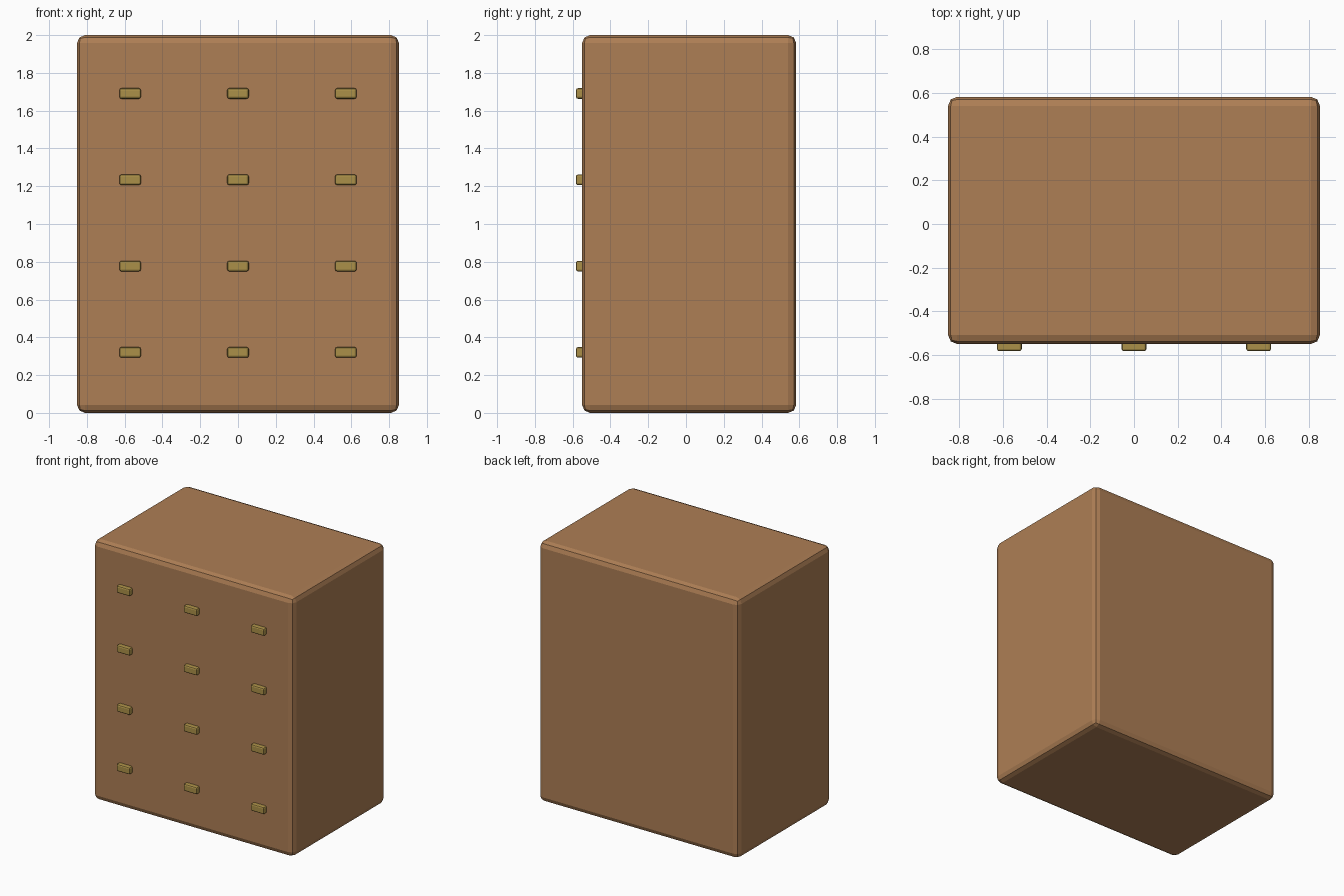
import bpy

if "Cube" in bpy.data.objects:
    bpy.data.objects.remove(bpy.data.objects["Cube"])


def material(name, color):
    m = bpy.data.materials.new(name)
    m.diffuse_color = (*color, 1)
    m.use_nodes = True
    m.node_tree.nodes["Principled BSDF"].inputs["Base Color"].default_value = m.diffuse_color
    return m


def block(name, lo, hi, bevel, segments, mat):
    """Bevelled box spanning the corners lo..hi."""
    centre = [(a + b) / 2 for a, b in zip(lo, hi)]
    bpy.ops.mesh.primitive_cube_add(size=1, location=centre)
    ob = bpy.context.object
    ob.name = name
    ob.scale = [b - a for a, b in zip(lo, hi)]
    bpy.ops.object.transform_apply(location=False, rotation=False, scale=True)
    mod = ob.modifiers.new("edge_rounding", 'BEVEL')
    mod.width = bevel
    mod.segments = segments
    ob.data.materials.append(mat)
    return ob


wood = material("wood", (0.42, 0.21, 0.09))
brass = material("brass", (0.41, 0.28, 0.065))

# Cabinet body
block("cabinet_body", (-0.852, -0.55, 0), (0.852, 0.583, 2), 0.042, 2, wood)

# Drawer handles: four rows of three, set slightly into the front
for row in range(4):
    for col in range(3):
        x = (col - 1) * 0.571
        z = 0.32 + row * 0.457
        block(f"handle_{row + 1}_{col + 1}",
              (x - 0.057, -0.583, z - 0.028), (x + 0.057, -0.526, z + 0.028),
              0.011, 2, brass)
